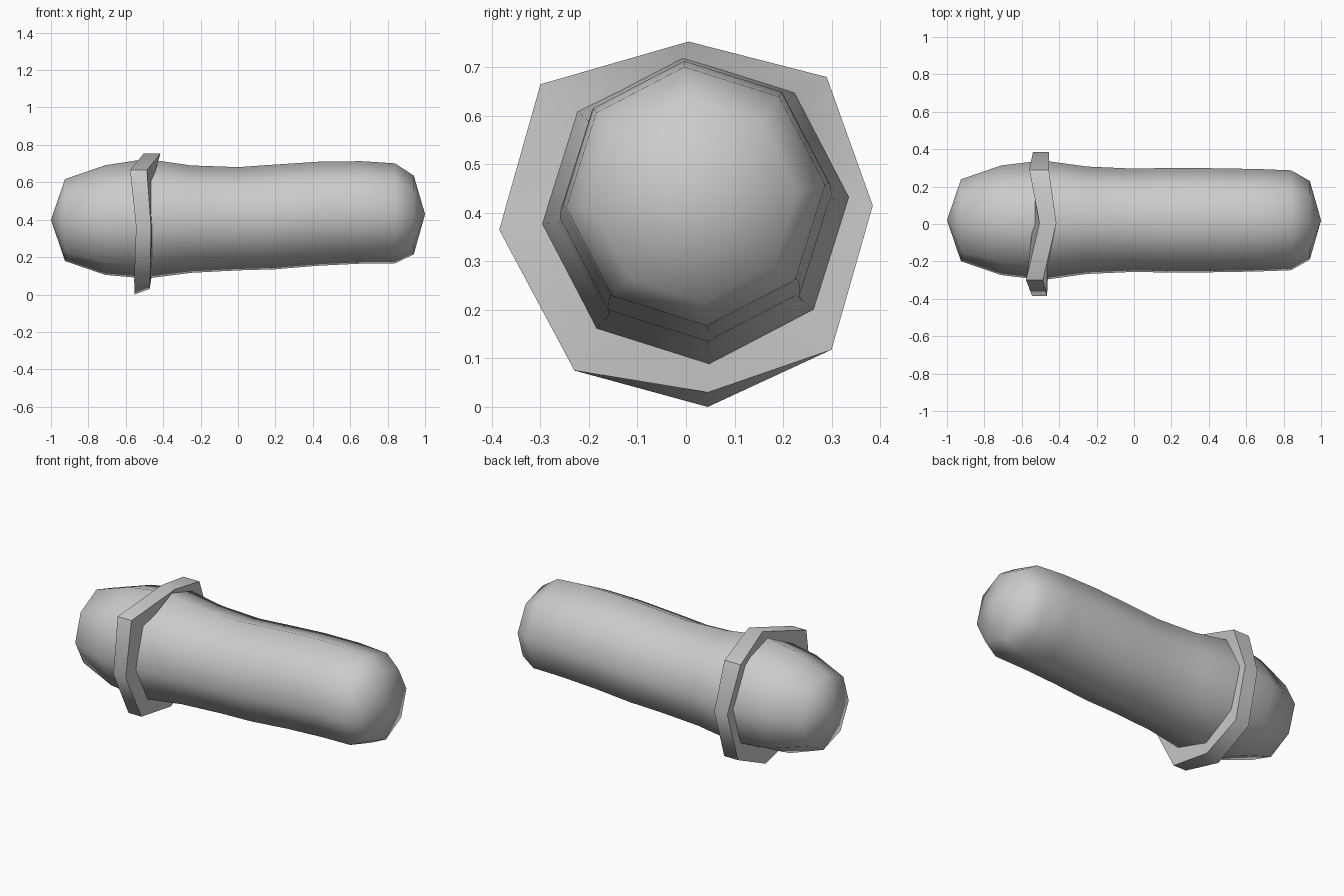
import bpy
import bmesh
import math

if "Cube" in bpy.data.objects:
    bpy.data.objects.remove(bpy.data.objects["Cube"])

SIDES = 8
TWIST = math.radians(5)


def octagon(bm, x, z, r):
    pts = []
    for k in range(SIDES):
        a = TWIST + k * math.tau / SIDES
        pts.append(bm.verts.new((x, 0.02 + r * math.cos(a), z + r * math.sin(a))))
    return pts


def bridge(bm, a, b):
    for k in range(SIDES):
        j = (k + 1) % SIDES
        bm.faces.new((a[k], a[j], b[j], b[k]))


def finish(bm, name):
    bmesh.ops.recalc_face_normals(bm, faces=bm.faces)
    for f in bm.faces:
        f.smooth = True
    mesh = bpy.data.meshes.new(name)
    bm.to_mesh(mesh)
    bm.free()
    obj = bpy.data.objects.new(name, mesh)
    bpy.context.collection.objects.link(obj)
    return obj


# Body: eight-sided rounded rod, (x, centre z, radius) per section
sections = [(-0.925, 0.398, 0.22), (-0.71, 0.398, 0.294), (-0.49, 0.405, 0.321),
            (-0.25, 0.403, 0.288), (0.0, 0.405, 0.277), (0.2, 0.415, 0.281),
            (0.43, 0.432, 0.279), (0.66, 0.439, 0.275), (0.84, 0.434, 0.268),
            (0.94, 0.425, 0.211)]
bm = bmesh.new()
rings = [octagon(bm, *s) for s in sections]
for a, b in zip(rings, rings[1:]):
    bridge(bm, a, b)
for ring, tip in ((rings[0], (-1.0, 0.02, 0.40)), (rings[-1], (1.0, 0.02, 0.43))):
    pole = bm.verts.new(tip)
    for k in range(SIDES):
        bm.faces.new((ring[k], ring[(k + 1) % SIDES], pole))
finish(bm, "body")

# Collar: uneven raised band, (left x, right x, y, z) per corner
corners = [(-0.54, -0.455, 0.385, 0.415), (-0.56, -0.455, 0.29, 0.68),
           (-0.505, -0.415, 0.005, 0.753), (-0.577, -0.487, -0.30, 0.665),
           (-0.545, -0.465, -0.385, 0.365), (-0.555, -0.47, -0.23, 0.075),
           (-0.553, -0.472, 0.045, 0.0), (-0.55, -0.46, 0.30, 0.118)]
bm = bmesh.new()
left = [bm.verts.new((c[0], c[2], c[3])) for c in corners]
right = [bm.verts.new((c[1], c[2], c[3])) for c in corners]
right[6].co.z = 0.03
inner_left = octagon(bm, -0.54, 0.405, 0.30)
inner_right = octagon(bm, -0.46, 0.405, 0.30)
loops = [inner_left, left, right, inner_right]
for a, b in zip(loops, loops[1:] + loops[:1]):
    bridge(bm, a, b)
collar = finish(bm, "collar")

bpy.ops.object.select_all(action='DESELECT')
collar.select_set(True)
bpy.context.view_layer.objects.active = collar
bpy.ops.object.shade_smooth_by_angle(angle=math.radians(55))
